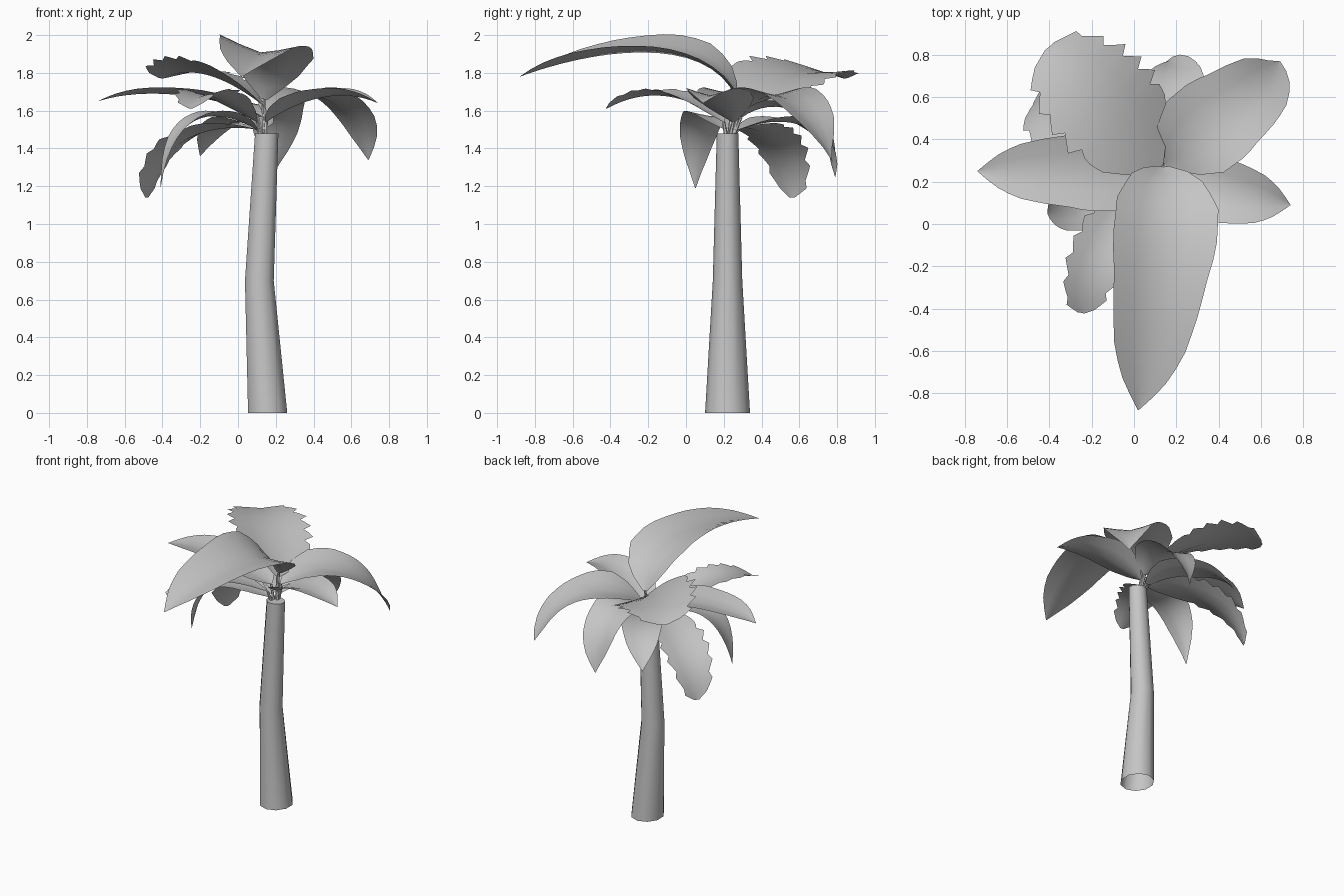
import bpy, bmesh, math
from mathutils import Vector, Matrix

cube = bpy.data.objects.get("Cube")
if cube:
    bpy.data.objects.remove(cube)

grey = bpy.data.materials.new("soft_grey")
grey.use_nodes = True
grey.diffuse_color = (0.56, 0.56, 0.56, 1)
grey.node_tree.nodes["Principled BSDF"].inputs["Base Color"].default_value = grey.diffuse_color
UP = Vector((0, 0, 1))

# Leaf outlines: relative width at each position along the spine
POINTED = [(0, 0.08), (0.1, 0.62), (0.25, 0.98), (0.4, 1), (0.5, 0.9), (0.64, 0.8), (0.77, 0.66), (0.88, 0.4), (1, 0.01)]
BLUNT = [(0, 0.06), (0.12, 0.5), (0.3, 0.9), (0.5, 1), (0.7, 0.93), (0.9, 0.66), (0.97, 0.45), (1, 0.1)]


def finish(name, bm, angle=math.pi):
    mesh = bpy.data.meshes.new(name)
    bm.to_mesh(mesh)
    bm.free()
    mesh.materials.append(grey)
    obj = bpy.data.objects.new(name, mesh)
    bpy.context.collection.objects.link(obj)
    bpy.ops.object.select_all(action="DESELECT")
    obj.select_set(True)
    bpy.context.view_layer.objects.active = obj
    bpy.ops.object.shade_smooth_by_angle(angle=angle)


def bridge(bm, rows, closed=False):
    for low, high in zip(rows, rows[1:]):
        n = len(low)
        for k in range(n if closed else n - 1):
            j = (k + 1) % n
            bm.faces.new((low[k], low[j], high[j], high[k]))


def tube(name, rings, sides):
    """Rings are (centre, x radius, y radius); open below, capped on top."""
    bm = bmesh.new()
    rows = []
    for centre, rx, ry in rings:
        turns = [math.tau * (k + 0.5) / sides for k in range(sides)]
        rows.append([bm.verts.new(Vector(centre) + Vector((rx * math.cos(a), ry * math.sin(a), 0)))
                     for a in turns])
    bridge(bm, rows, closed=True)
    bm.faces.new(rows[-1])
    finish(name, bm, math.radians(50))


def spine_point(points, t):
    """Smooth cubic through four evenly spaced points."""
    total = Vector()
    for i, p in enumerate(points):
        weight = 1.0
        for j in range(4):
            if j != i:
                weight *= (3 * t - j) / (i - j)
        total += Vector(p) * weight
    return total


def outline_width(outline, t):
    for (t0, w0), (t1, w1) in zip(outline, outline[1:]):
        if t <= t1:
            return w0 + (w1 - w0) * (t - t0) / (t1 - t0)
    return outline[-1][1]


def leaf(name, points, half_width, lift=0.2, torn=False, roll=0):
    bm = bmesh.new()
    steps = 24 if torn else 16
    rows = []
    for i in range(steps + 1):
        t = i / steps
        centre = spine_point(points, t)
        along = (spine_point(points, t + 0.01) - spine_point(points, t - 0.01)).normalized()
        # the roll fades out towards the tip
        turn = Matrix.Rotation(math.radians(roll) * (1 - t), 3, along)
        side = turn @ along.cross(UP).normalized()
        normal = side.cross(along)
        width = half_width * outline_width(BLUNT if torn else POINTED, t)
        row = []
        for u in (-1, -0.5, 0, 0.5, 1):
            reach = width
            # torn edge: saw teeth on the outer part
            if torn and abs(u) == 1 and 0.4 < t < 0.97:
                reach *= 1.06 - 0.1 * ((i + (u > 0)) % 3)
            row.append(bm.verts.new(centre + side * u * reach
                                    + normal * lift * reach * abs(u) ** 1.2))
        rows.append(row)
    bridge(bm, rows)
    finish(name, bm)


# Bent, tapering trunk
tube("trunk", [((0.157, 0.22, 0), 0.109, 0.119),
               ((0.113, 0.22, 0.7), 0.08, 0.078),
               ((0.152, 0.22, 1.48), 0.065, 0.057)], 10)

# Crown of leaves: spine, half width, options
leaves = {
    "front_leaf": ([(0.14, 0.27, 1.66), (0.14, -0.02, 1.885), (0.09, -0.46, 1.89), (0.02, -0.88, 1.78)],
                   0.25, dict(lift=0.28, roll=-14)),
    "left_leaf": ([(0.15, 0.25, 1.54), (0.34, 0.18, 1.64), (0.54, 0.13, 1.68), (0.74, 0.09, 1.64)],
                  0.17, dict(lift=0.3)),
    "right_leaf": ([(0.1, 0.24, 1.58), (-0.16, 0.25, 1.66), (-0.46, 0.25, 1.69), (-0.74, 0.25, 1.65)],
                   0.19, dict(lift=0.22)),
    "back_left_leaf": ([(0.15, 0.28, 1.58), (0.35, 0.46, 1.68), (0.56, 0.62, 1.6), (0.69, 0.77, 1.34)],
                       0.22, {}),
    "back_leaf": ([(0.15, 0.29, 1.56), (0.18, 0.49, 1.62), (0.2, 0.68, 1.52), (0.18, 0.79, 1.25)],
                  0.17, {}),
    "low_back_leaf": ([(0.13, 0.28, 1.5), (0.03, 0.46, 1.54), (-0.09, 0.64, 1.51), (-0.2, 0.79, 1.36)],
                      0.15, {}),
    "low_right_leaf": ([(0.1, 0.21, 1.5), (-0.1, 0.14, 1.57), (-0.29, 0.08, 1.5), (-0.41, 0.05, 1.19)],
                       0.145, {}),
    "torn_back_leaf": ([(0.13, 0.27, 1.63), (-0.04, 0.45, 1.74), (-0.22, 0.64, 1.8), (-0.4, 0.84, 1.77)],
                       0.28, dict(lift=0.15, torn=True, roll=28)),
    "torn_low_leaf": ([(0.1, 0.26, 1.5), (-0.12, 0.36, 1.5), (-0.34, 0.48, 1.4), (-0.48, 0.56, 1.14)],
                      0.17, dict(torn=True)),
    "torn_front_leaf": ([(0.1, 0.2, 1.54), (-0.06, 0.03, 1.64), (-0.18, -0.18, 1.68), (-0.25, -0.42, 1.61)],
                        0.145, dict(lift=0.25, torn=True)),
}
for name, (points, half_width, options) in leaves.items():
    leaf(name, points, half_width, **options)
    # Stalk from the trunk top to the leaf base
    base = Vector(points[0])
    root = Vector((0.152, 0.22, 1.46)).lerp(Vector((base.x, base.y, 1.46)), 0.4)
    tube(name.replace("leaf", "stalk"), [(root, 0.011, 0.011), (base, 0.008, 0.008)], 6)
